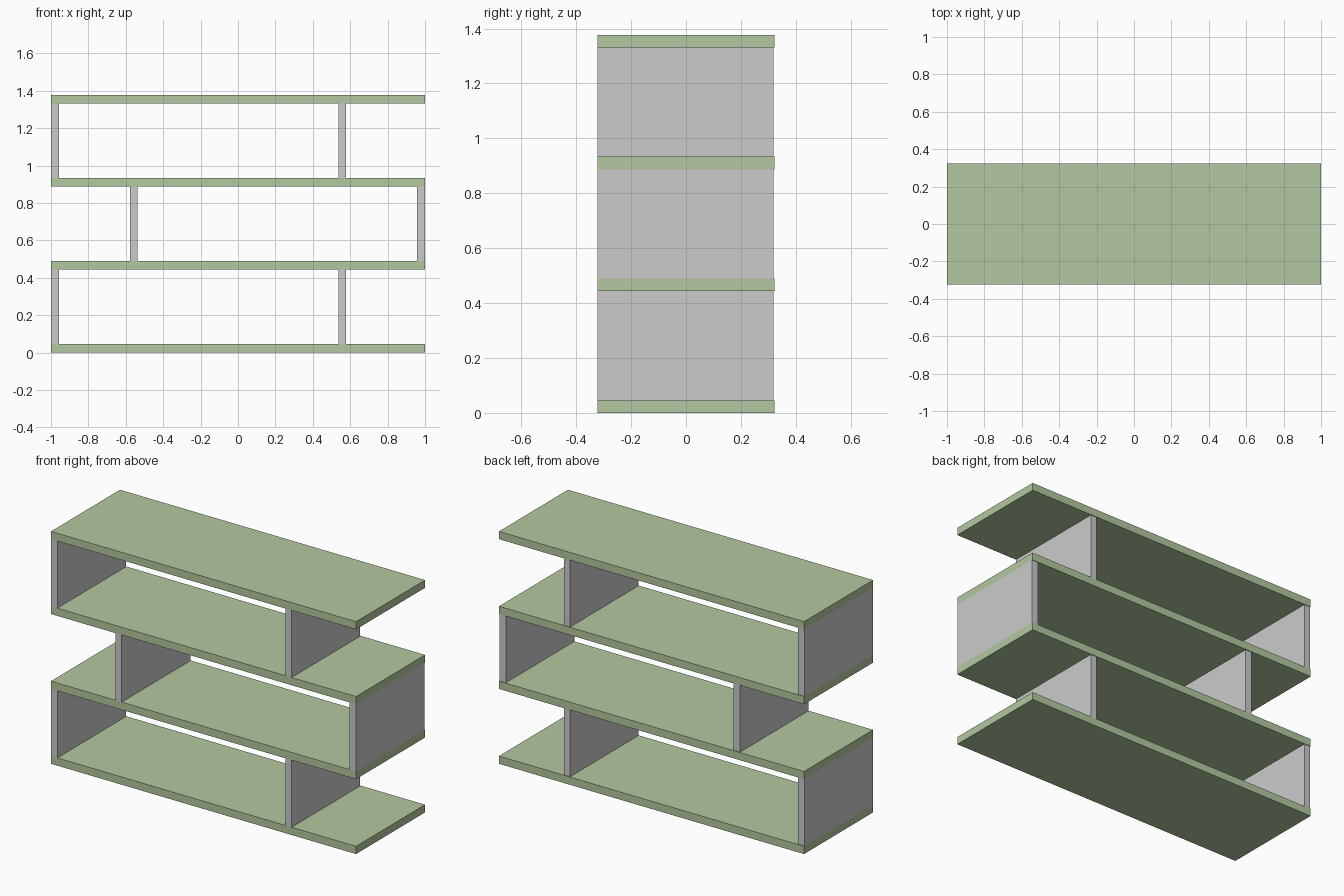
import bpy

if "Cube" in bpy.data.objects:
    bpy.data.objects.remove(bpy.data.objects["Cube"])

DEPTH = 0.646     # along y
BOARD_T = 0.046   # shelf thickness
PITCH = 0.4437    # shelf spacing
PANEL_T = 0.042   # upright thickness

green = bpy.data.materials.new("shelf_green")
green.diffuse_color = (0.45, 0.58, 0.35, 1)
green.use_nodes = True
green.node_tree.nodes["Principled BSDF"].inputs["Base Color"].default_value = green.diffuse_color


def box(name, centre, size, material=None):
    bpy.ops.mesh.primitive_cube_add(size=1, location=centre)
    ob = bpy.context.object
    ob.name = name
    ob.scale = size
    bpy.ops.object.transform_apply(location=False, rotation=False, scale=True)
    if material:
        ob.data.materials.append(material)
    return ob


# Four horizontal shelves
for i in range(4):
    box(f"shelf_{i + 1}", (0, 0, i * PITCH + BOARD_T / 2),
        (2, DEPTH, BOARD_T), green)

# Two uprights per tier, mirrored on the middle tier
for i in range(3):
    side = -1 if i == 1 else 1
    z = i * PITCH + (PITCH + BOARD_T) / 2
    size = (PANEL_T, DEPTH - 0.004, PITCH - BOARD_T)
    box(f"end_upright_{i + 1}", (-side * (1 - PANEL_T / 2), -0.002, z), size)
    box(f"inner_upright_{i + 1}", (side * 0.557, -0.002, z), size)
